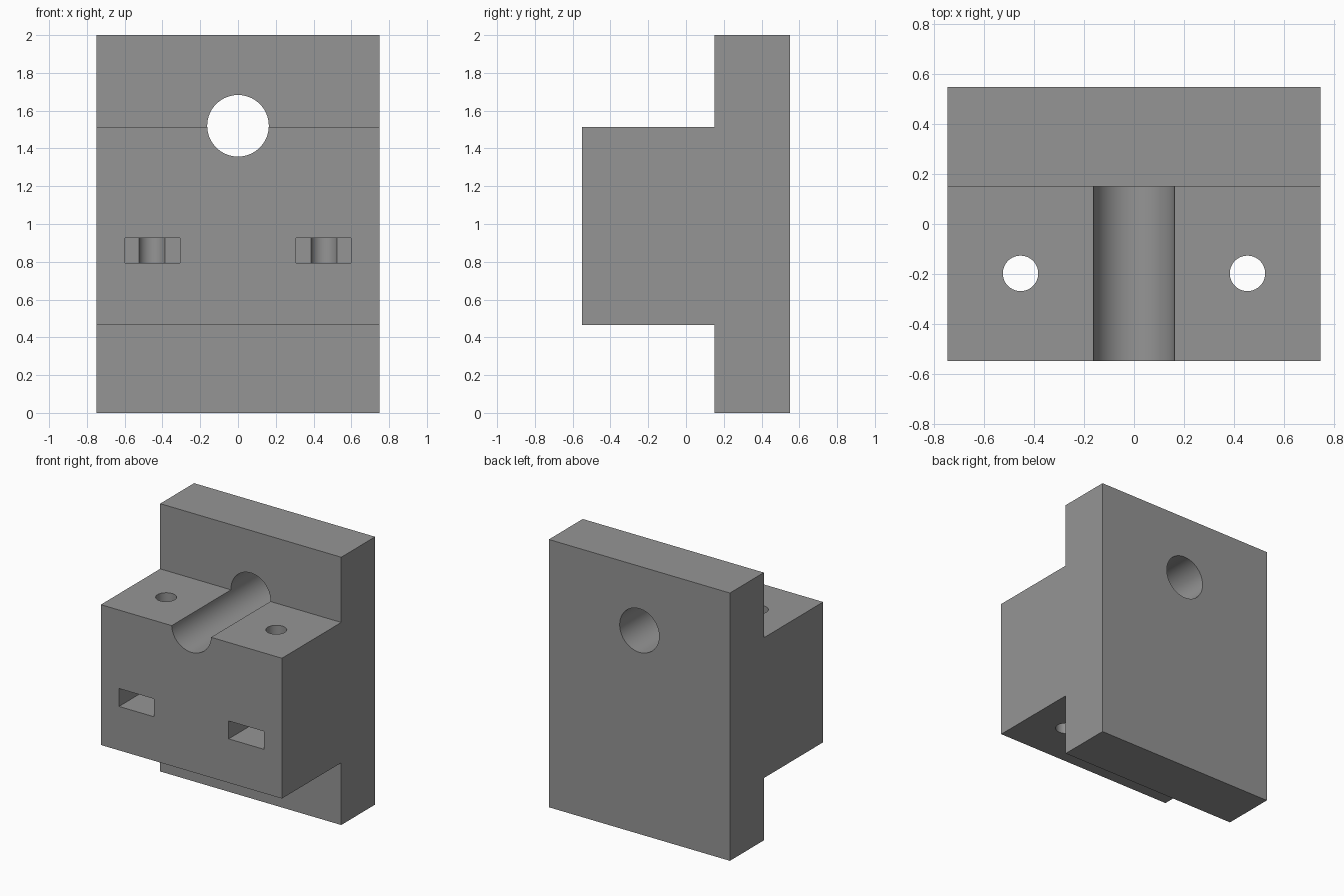
import bpy, bmesh
from math import pi, radians

if "Cube" in bpy.data.objects:
    bpy.data.objects.remove(bpy.data.objects["Cube"])

grey = bpy.data.materials.new("plain grey")
grey.diffuse_color = (0.3, 0.3, 0.3, 1)
grey.use_nodes = True
grey.node_tree.nodes["Principled BSDF"].inputs["Base Color"].default_value = grey.diffuse_color

# T-shaped bracket: side profile (y, z) extruded across the width
W = 0.748
profile = [(0.55, 0), (0.55, 2), (0.15, 2), (0.15, 1.513), (-0.55, 1.513),
           (-0.55, 0.465), (0.15, 0.465), (0.15, 0)]
bm = bmesh.new()
face = bm.faces.new([bm.verts.new((-W, y, z)) for y, z in profile])
ext = bmesh.ops.extrude_face_region(bm, geom=[face])
bmesh.ops.translate(bm, vec=(2 * W, 0, 0),
                    verts=[v for v in ext["geom"] if isinstance(v, bmesh.types.BMVert)])
bmesh.ops.recalc_face_normals(bm, faces=bm.faces)
mesh = bpy.data.meshes.new("mounting_bracket")
bm.to_mesh(mesh)
bm.free()
mesh.materials.append(grey)
bracket = bpy.data.objects.new("mounting_bracket", mesh)
bpy.context.collection.objects.link(bracket)


def cut(cutter, name):
    """Subtract a cutter from the bracket and discard it."""
    cutter.name = name
    cutter.hide_render = True
    cutter.data.materials.append(grey)
    mod = bracket.modifiers.new(name, 'BOOLEAN')
    mod.operation = 'DIFFERENCE'
    mod.solver = 'EXACT'
    mod.object = cutter
    bpy.context.view_layer.objects.active = bracket
    bpy.ops.object.modifier_apply(modifier=name)
    bpy.data.objects.remove(cutter)


# Rod bore: through the plate, open channel along the block top
bpy.ops.mesh.primitive_cylinder_add(vertices=96, radius=0.163, depth=1.6,
                                    location=(0, 0, 1.52), rotation=(pi / 2, 0, 0))
cut(bpy.context.object, "rod_bore")

for side in (-1, 1):
    # Vertical screw hole
    bpy.ops.mesh.primitive_cylinder_add(vertices=64, radius=0.071, depth=1.6,
                                        location=(side * 0.455, -0.198, 1.0))
    cut(bpy.context.object, "screw_hole")
    # Nut slot opening at the front, ending just behind the screw axis
    bpy.ops.mesh.primitive_cube_add(size=1, location=(side * 0.453, -0.38, 0.86))
    slot = bpy.context.object
    slot.scale = (0.29, 0.4, 0.134)
    cut(slot, "nut_slot")

# Smooth bores, crisp edges
bpy.ops.object.select_all(action='DESELECT')
bracket.select_set(True)
bpy.context.view_layer.objects.active = bracket
bpy.ops.object.shade_smooth_by_angle(angle=radians(30))
